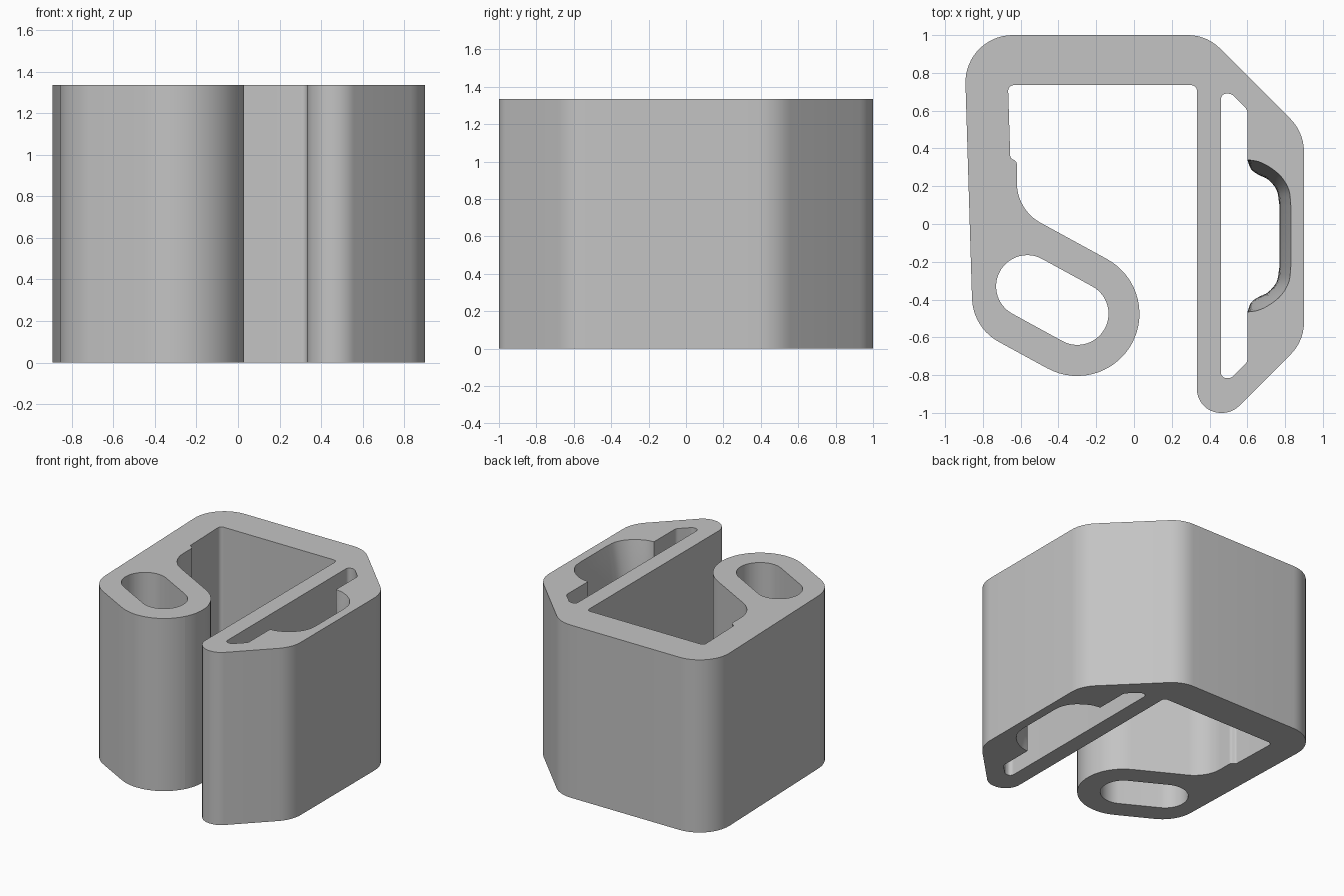
import bpy, bmesh, math
from mathutils import Vector
from mathutils.geometry import tessellate_polygon

if "Cube" in bpy.data.objects:
    bpy.data.objects.remove(bpy.data.objects["Cube"], do_unlink=True)

HEIGHT = 1.335


def rounded(corners):
    """Turn (x, y, radius) corners into a closed outline with arc fillets."""
    out = []
    for i, (x, y, r) in enumerate(corners):
        p = Vector((x, y))
        if r == 0:
            out.append(p)
            continue
        a = (Vector(corners[i - 1][:2]) - p).normalized()
        b = (Vector(corners[(i + 1) % len(corners)][:2]) - p).normalized()
        half = a.angle(b) / 2
        centre = p + (a + b).normalized() * (r / math.sin(half))
        start = p + a * (r / math.tan(half)) - centre
        end = p + b * (r / math.tan(half)) - centre
        sweep = math.pi - 2 * half
        sign = 1 if start.x * end.y - start.y * end.x > 0 else -1
        steps = max(3, round(math.degrees(sweep) / 6))
        for k in range(steps + 1):
            t = sign * sweep * k / steps
            c, s = math.cos(t), math.sin(t)
            out.append(centre + Vector((start.x * c - start.y * s,
                                        start.x * s + start.y * c)))
    return out


# Outer hook outline, with the open inner bay
hook = rounded([
    (-0.9, 1.0, 0.25), (-0.853, -0.549, 0.27),
    (-0.169, -0.922, 0.33), (0.147, -0.344, 0.33),
    (-0.62, 0.075, 0.24), (-0.62, 0.33, 0.025), (-0.655, 0.35, 0.02),
    (-0.667, 0.735, 0.03), (0.333, 0.735, 0.03),
    (0.333, -1.0, 0.127), (0.52, -1.0, 0.13), (0.9, -0.62, 0.24),
    (0.9, 0.485, 0.25), (0.385, 1.0, 0.24)])

# Oblong eye through the rounded end
eye_a, eye_b, eye_r = Vector((-0.565, -0.33)), Vector((-0.30, -0.475)), 0.165
d = (eye_b - eye_a).normalized() * eye_r
n = Vector((-d.y, d.x))
eye = rounded([(*p, eye_r * 0.999) for p in
               (eye_a - d + n, eye_b + d + n, eye_b + d - n, eye_a - d - n)])

# Narrow slot with a side pocket that is waisted at mid height
MID_Y = -0.063
POCKET_WIDE = [(0.6, 0.34), (0.66, 0.33), (0.72, 0.30), (0.78, 0.25), (0.82, 0.18), (0.83, 0.1)]
POCKET_WAIST = [(0.6, 0.34), (0.62, 0.29), (0.66, 0.26), (0.71, 0.235), (0.755, 0.18), (0.77, 0.1)]


def smooth_path(pts, sub=4):
    """Catmull-Rom refinement of a short path."""
    v = [Vector(p) for p in pts]
    v = [2 * v[0] - v[1]] + v + [2 * v[-1] - v[-2]]
    out = []
    for i in range(1, len(v) - 2):
        p0, p1, p2, p3 = v[i - 1:i + 3]
        for k in range(sub):
            t = k / sub
            out.append(0.5 * (2 * p1 + (p2 - p0) * t + (2 * p0 - 5 * p1 + 4 * p2 - p3) * t * t
                              + (3 * p1 - p0 - 3 * p2 + p3) * t ** 3))
    return out + [v[-2]]


wide, waist = smooth_path(POCKET_WIDE), smooth_path(POCKET_WAIST)
slot_half = rounded([(0.46, MID_Y, 0), (0.46, 0.69, 0.03), (0.515, 0.69, 0.04),
                     (0.6, 0.605, 0.04), (0.6, 0.34, 0)])[1:-1]


def slot(z):
    w = (2 * z / HEIGHT - 1) ** 2
    half = slot_half + [a.lerp(b, w) for a, b in zip(waist, wide)]
    return half + [Vector((p.x, 2 * MID_Y - p.y)) for p in reversed(half)]


# Loft every loop upward, then cap both ends
bm = bmesh.new()
bottom, top = [], []
for outline, levels in ((lambda z: hook, 1), (lambda z: eye, 1), (slot, 16)):
    rings = []
    for k in range(levels + 1):
        z = HEIGHT * k / levels
        rings.append([bm.verts.new((p.x, p.y, z)) for p in outline(z)])
    for lo, hi in zip(rings, rings[1:]):
        for i in range(len(lo)):
            bm.faces.new((lo[i - 1], lo[i], hi[i], hi[i - 1]))
    bottom.append(rings[0])
    top.append(rings[-1])
for loops in (bottom, top):
    flat = [v for loop in loops for v in loop]
    for tri in tessellate_polygon([[v.co.copy() for v in loop] for loop in loops]):
        bm.faces.new([flat[i] for i in tri])
bmesh.ops.recalc_face_normals(bm, faces=bm.faces)

mesh = bpy.data.meshes.new("hook_bracket")
bm.to_mesh(mesh)
bm.free()
bracket = bpy.data.objects.new("hook_bracket", mesh)
bpy.context.collection.objects.link(bracket)

# Plain grey material
grey = bpy.data.materials.new("light_grey")
grey.use_nodes = True
colour = (0.55, 0.55, 0.55, 1)
grey.diffuse_color = colour
grey.node_tree.nodes["Principled BSDF"].inputs["Base Color"].default_value = colour
mesh.materials.append(grey)

bpy.ops.object.select_all(action="DESELECT")
bracket.select_set(True)
bpy.context.view_layer.objects.active = bracket
bpy.ops.object.shade_smooth_by_angle(angle=math.radians(30))
